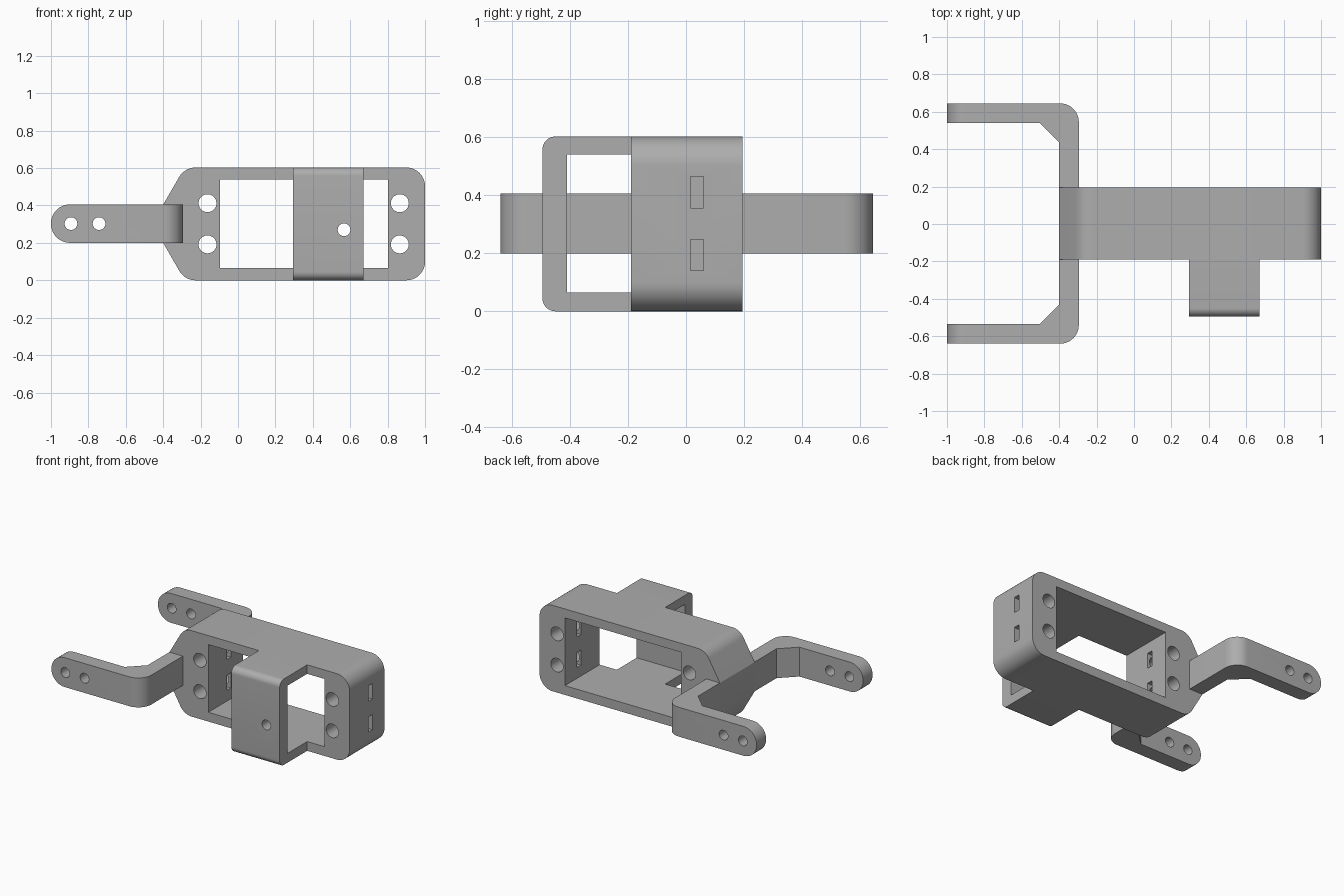
import bpy, bmesh, math
from mathutils import Vector

if "Cube" in bpy.data.objects:
    bpy.data.objects.remove(bpy.data.objects["Cube"], do_unlink=True)

grey = bpy.data.materials.new("plain grey")
grey.use_nodes = True
grey.diffuse_color = (0.42, 0.42, 0.42, 1)
grey.node_tree.nodes["Principled BSDF"].inputs["Base Color"].default_value = (0.42, 0.42, 0.42, 1)

PLACE = {"X": lambda u, v, w: (w, u, v),
         "Y": lambda u, v, w: (u, w, v),
         "Z": lambda u, v, w: (u, v, w)}


def fillet(corners, steps=10):
    """Outline from (u, v) corners; a third value rounds that corner."""
    out = []
    for i, c in enumerate(corners):
        p = Vector(c[:2])
        if len(c) < 3:
            out.append(p)
            continue
        a = (Vector(corners[i - 1][:2]) - p).normalized()
        b = (Vector(corners[(i + 1) % len(corners)][:2]) - p).normalized()
        half = a.angle(b) / 2
        centre = p + (a + b).normalized() * c[2] / math.sin(half)
        start = p + a * c[2] / math.tan(half) - centre
        end = p + b * c[2] / math.tan(half) - centre
        sweep = math.pi - 2 * half
        for k in range(steps + 1):
            t = k / steps
            out.append(centre + (start * math.sin((1 - t) * sweep)
                                 + end * math.sin(t * sweep)) / math.sin(sweep))
    return out


def prism(name, outline, axis, lo, hi):
    """Extrude an outline along an axis from lo to hi."""
    bm = bmesh.new()
    rings = [[bm.verts.new(PLACE[axis](p[0], p[1], w)) for p in outline] for w in (lo, hi)]
    n = len(outline)
    for ring in rings:
        bm.faces.new(ring)
    for i in range(n):
        j = (i + 1) % n
        bm.faces.new((rings[0][i], rings[0][j], rings[1][j], rings[1][i]))
    bmesh.ops.recalc_face_normals(bm, faces=bm.faces)
    mesh = bpy.data.meshes.new(name)
    bm.to_mesh(mesh)
    bm.free()
    mesh.materials.append(grey)
    obj = bpy.data.objects.new(name, mesh)
    bpy.context.collection.objects.link(obj)
    return obj


def rect(u0, u1, v0, v1):
    return [(u0, v0), (u1, v0), (u1, v1), (u0, v1)]


def circle(u, v, r, n=32):
    return [(u + r * math.cos(math.tau * i / n), v + r * math.sin(math.tau * i / n))
            for i in range(n)]


def select(obj):
    bpy.ops.object.select_all(action="DESELECT")
    obj.select_set(True)
    bpy.context.view_layer.objects.active = obj


def carve(obj, outline, axis, lo, hi, operation="DIFFERENCE"):
    cutter = prism("cutter", outline, axis, lo, hi)
    cutter.hide_render = True
    mod = obj.modifiers.new("carve", "BOOLEAN")
    mod.operation, mod.solver, mod.object = operation, "EXACT", cutter
    select(obj)
    bpy.ops.object.modifier_apply(modifier=mod.name)
    bpy.data.objects.remove(cutter, do_unlink=True)


def finish(obj):
    select(obj)
    bpy.ops.object.shade_smooth_by_angle(angle=math.radians(30))


BACK, FRONT, TOP = 0.195, -0.19, 0.603

# Main frame with a tapered end and a large window
frame = prism("main_frame", fillet([
    (-0.4, 0.2), (-0.285, 0, 0.1), (1, 0, 0.1), (1, TOP, 0.1),
    (-0.285, TOP, 0.1), (-0.4, 0.405)]), "Y", FRONT, BACK)
carve(frame, rect(-0.097, 0.803, 0.065, 0.54), "Y", -1, 1)
# Mounting holes
for x in (-0.163, 0.865):
    for z in (0.192, 0.412):
        carve(frame, circle(x, z, 0.048), "Y", -1, 1)
# Tie slots: open through the right wall, blind in the tapered wall
for z0, z1 in ((0.14, 0.247), (0.356, 0.465)):
    for x0, x1 in ((0.75, 1.1), (-0.22, -0.05)):
        carve(frame, rect(0.016, 0.06, z0, z1), "X", x0, x1)
finish(frame)

# Front strap loop
strap = prism("front_strap", fillet([
    (FRONT, 0), (-0.495, 0, 0.045), (-0.495, TOP, 0.045), (FRONT, TOP),
    (FRONT, 0.54), (-0.41, 0.54), (-0.41, 0.065), (FRONT, 0.065)]), "X", 0.295, 0.67)
carve(strap, circle(0.567, 0.27, 0.034), "Y", -0.6, -0.3)
finish(strap)

# Pair of fork arms with rounded, drilled tips
arm_outline = fillet([
    (-1, 0.645), (-0.295, 0.645, 0.1), (-0.295, BACK), (-0.4, BACK),
    (-0.4, 0.437), (-0.505, 0.54), (-1, 0.54)])
tip_outline = fillet([(-1, 0.2, 0.102), (0, 0.2), (0, 0.406), (-1, 0.406, 0.102)])
for name, side in (("back_arm", 1), ("front_arm", -1)):
    outline = [(p[0], p[1] if side > 0 else 0.005 - p[1]) for p in arm_outline]
    arm = prism(name, outline, "Z", 0.1, 0.5)
    carve(arm, tip_outline, "Y", -1, 1, "INTERSECT")
    for x in (-0.893, -0.743):
        carve(arm, circle(x, 0.303, 0.034), "Y", -1, 1)
    finish(arm)
